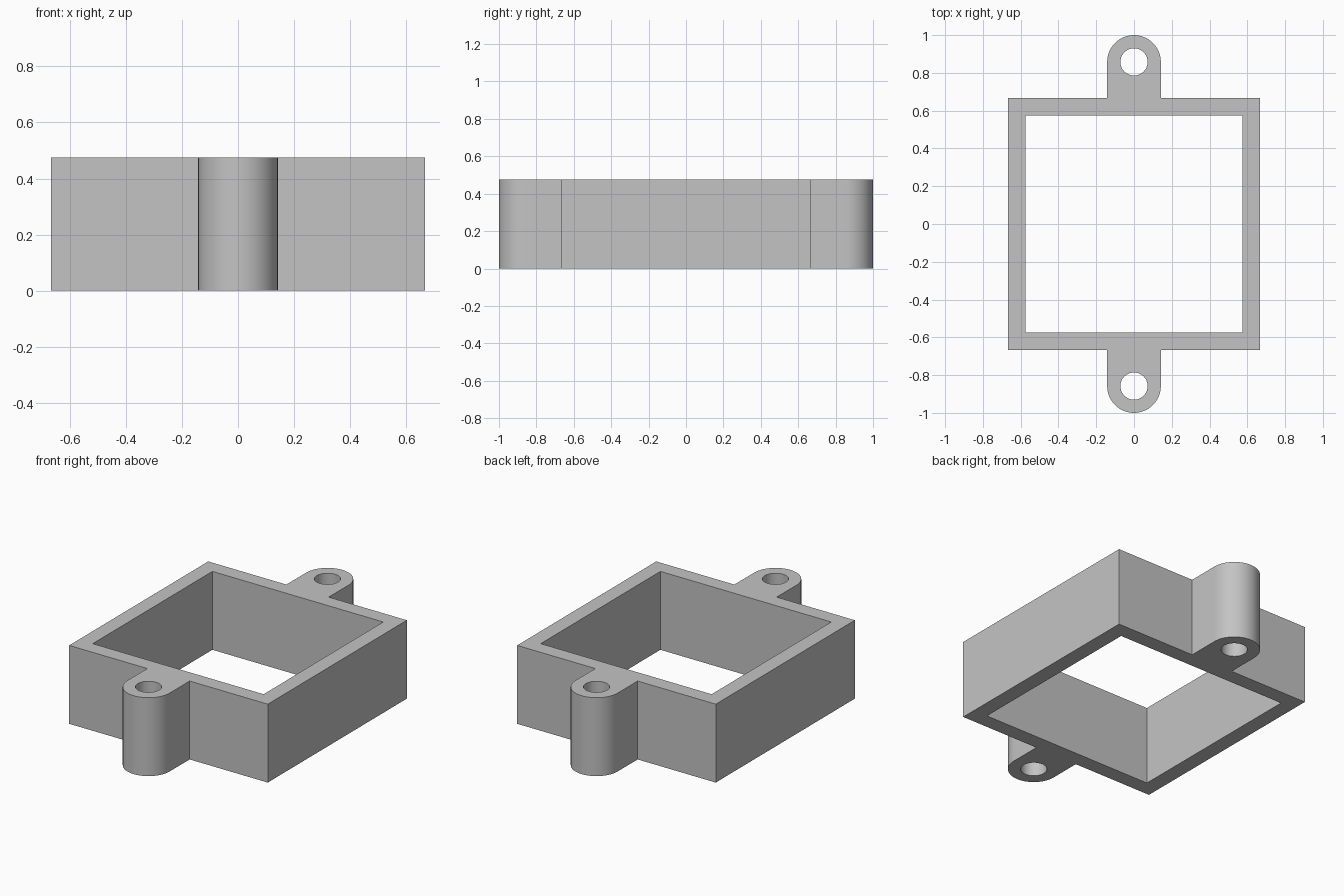
import bpy
from math import cos, sin, pi

cube = bpy.data.objects.get("Cube")
if cube:
    bpy.data.objects.remove(cube, do_unlink=True)

# Main dimensions
HEIGHT = 0.476
OUTER = 0.667       # half width of the square frame
INNER = 0.574       # half width of the opening
TAB_R = 0.142       # tab half width and end radius
TAB_Y = 1 - TAB_R   # centre of the rounded tab end
HOLE_R = 0.072
STEPS = 32


def arc(y, radius, start, sweep, steps):
    return [(radius * cos(start + sweep * i / steps),
             y + radius * sin(start + sweep * i / steps)) for i in range(steps + 1)]


def add_outline(curve, points):
    spline = curve.splines.new("POLY")
    spline.points.add(len(points) - 1)
    for p, (x, y) in zip(spline.points, points):
        p.co = (x, y, 0, 1)
    spline.use_cyclic_u = True


# Outline: half of it, then the same half turned round
half = [(OUTER, -OUTER), (OUTER, OUTER), (TAB_R, OUTER)]
half += arc(TAB_Y, TAB_R, 0, pi, STEPS)
half += [(-TAB_R, OUTER)]
outline = half + [(-x, -y) for x, y in half]

# Filled profile with square opening and two screw holes
profile = bpy.data.curves.new("mounting_frame", "CURVE")
profile.dimensions = "2D"
profile.fill_mode = "BOTH"
profile.extrude = HEIGHT / 2
add_outline(profile, outline)
add_outline(profile, [(INNER, -INNER), (INNER, INNER), (-INNER, INNER), (-INNER, -INNER)])
for side in (1, -1):
    add_outline(profile, arc(side * TAB_Y, HOLE_R, 0, 2 * pi, 2 * STEPS)[:-1])

frame = bpy.data.objects.new("mounting_frame", profile)
bpy.context.collection.objects.link(frame)
frame.location.z = HEIGHT / 2

# Turn into a welded mesh with smooth round walls
bpy.ops.object.select_all(action="DESELECT")
frame.select_set(True)
bpy.context.view_layer.objects.active = frame
bpy.ops.object.convert(target="MESH")
bpy.ops.object.mode_set(mode="EDIT")
bpy.ops.mesh.select_all(action="SELECT")
bpy.ops.mesh.remove_doubles(threshold=0.0005)
bpy.ops.mesh.normals_make_consistent(inside=False)
bpy.ops.object.mode_set(mode="OBJECT")
bpy.ops.object.transform_apply(location=True, rotation=False, scale=False)
bpy.ops.object.shade_smooth_by_angle(angle=pi / 6)

# Grey material
grey = bpy.data.materials.new("light_grey")
grey.use_nodes = True
colour = (0.55, 0.55, 0.55, 1)
grey.diffuse_color = colour
grey.node_tree.nodes["Principled BSDF"].inputs["Base Color"].default_value = colour
frame.data.materials.clear()
frame.data.materials.append(grey)
